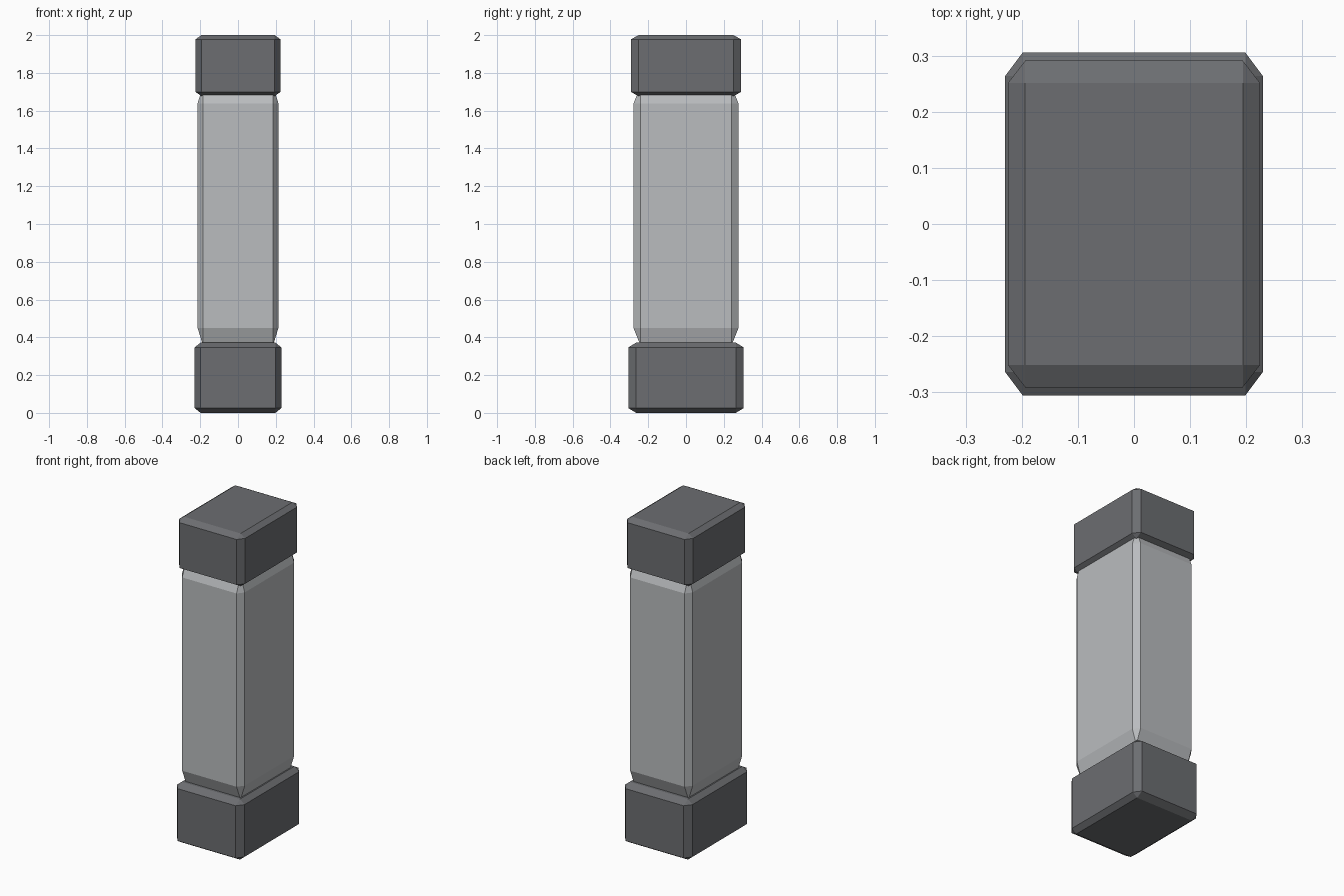
import bpy
import bmesh
from mathutils import Vector

cube = bpy.data.objects.get("Cube")
if cube:
    bpy.data.objects.remove(cube, do_unlink=True)


def make_material(name, rgb):
    mat = bpy.data.materials.new(name)
    mat.use_nodes = True
    colour = (*rgb, 1.0)
    mat.diffuse_color = colour
    mat.node_tree.nodes["Principled BSDF"].inputs["Base Color"].default_value = colour
    return mat


def bevelled_block(name, width, depth, bottom, top, mat, bevel=0.068):
    """Chamfered unit cube stretched to size, so the chamfers stretch with it."""
    bm = bmesh.new()
    bmesh.ops.create_cube(bm, size=1.0)
    bmesh.ops.bevel(bm, geom=bm.edges[:], offset=bevel, offset_type='OFFSET',
                    segments=1, profile=0.5, affect='EDGES')
    bmesh.ops.scale(bm, vec=Vector((width, depth, top - bottom)), verts=bm.verts)
    bmesh.ops.translate(bm, vec=Vector((0, 0, (top + bottom) / 2)), verts=bm.verts)
    mesh = bpy.data.meshes.new(name)
    bm.to_mesh(mesh)
    bm.free()
    mesh.materials.append(mat)
    obj = bpy.data.objects.new(name, mesh)
    bpy.context.collection.objects.link(obj)
    return obj


dark_stone = make_material("dark grey stone", (0.15, 0.155, 0.165))
light_stone = make_material("light grey stone", (0.49, 0.505, 0.52))

# Base, shaft and top cap of the pillar
bevelled_block("pillar_base", 0.459, 0.611, 0.0, 0.372, dark_stone)
bevelled_block("pillar_shaft", 0.428, 0.556, 0.356, 1.732, light_stone)
bevelled_block("pillar_cap", 0.449, 0.582, 1.677, 2.0, dark_stone)
